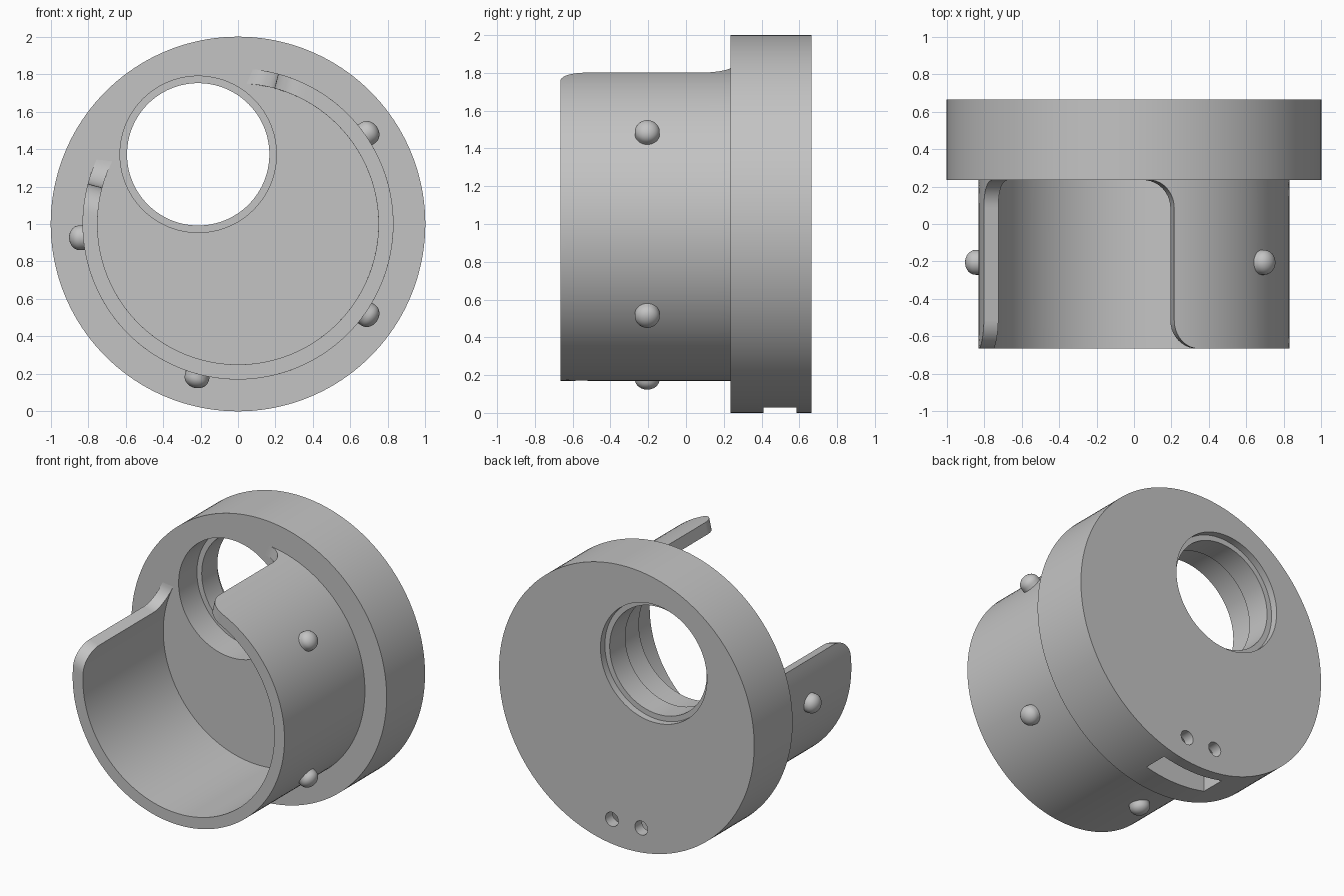
import bpy, bmesh
from math import sin, cos, pi, radians
from mathutils import Matrix, Vector

if "Cube" in bpy.data.objects:
    bpy.data.objects.remove(bpy.data.objects["Cube"])

FRONT, STEP, BACK = -0.665, 0.235, 0.665   # tube mouth, disc front, disc back
AXIS_Z = 1.0

grey = bpy.data.materials.new("plain grey")
grey.use_nodes = True
colour = (0.55, 0.55, 0.55, 1)
grey.diffuse_color = colour
grey.node_tree.nodes["Principled BSDF"].inputs["Base Color"].default_value = colour


def add_object(name, bm):
    bmesh.ops.recalc_face_normals(bm, faces=bm.faces)
    mesh = bpy.data.meshes.new(name)
    bm.to_mesh(mesh)
    bm.free()
    obj = bpy.data.objects.new(name, mesh)
    bpy.context.collection.objects.link(obj)
    mesh.materials.append(grey)
    return obj


def activate(obj):
    bpy.ops.object.select_all(action='DESELECT')
    obj.select_set(True)
    bpy.context.view_layer.objects.active = obj


def smooth(obj):
    activate(obj)
    bpy.ops.object.shade_smooth_by_angle(angle=radians(30))


def cylinder(name, x, z, radius, y0, y1, segments):
    bm = bmesh.new()
    place = Matrix.Translation((x, (y0 + y1) / 2, z)) @ Matrix.Rotation(pi / 2, 4, 'X')
    bmesh.ops.create_cone(bm, cap_ends=True, segments=segments, radius1=radius,
                          radius2=radius, depth=y1 - y0, matrix=place)
    return add_object(name, bm)


def box(name, centre, size):
    bm = bmesh.new()
    bmesh.ops.create_cube(bm, size=1, matrix=Matrix.Translation(centre) @ Matrix.Diagonal((*size, 1)))
    return add_object(name, bm)


def cut(target, cutter):
    cutter.hide_render = True
    mod = target.modifiers.new("cut", 'BOOLEAN')
    mod.operation = 'DIFFERENCE'
    mod.solver = 'EXACT'
    mod.object = cutter
    activate(target)
    bpy.ops.object.modifier_apply(modifier=mod.name)
    bpy.data.objects.remove(cutter)


# Thick disc with an off-centre bore, recessed from both sides
disc = cylinder("disc", 0, AXIS_Z, 1.0, STEP, BACK, 160)
bore_x, bore_z = -0.2125, 1.372
for radius, y0, y1 in ((0.38, 0, 1), (0.4175, 0, 0.44), (0.4175, 0.615, 1)):
    cut(disc, cylinder("bore_cutter", bore_x, bore_z, radius, y0, y1, 96))

# Slot in the bottom rim, and two small holes reaching it from the back
cut(disc, box("slot_cutter", (0, 0.498, 0.09), (0.48, 0.175, 0.38)))
for side in (-1, 1):
    cut(disc, cylinder("pin_hole_cutter", side * 0.115, 0.18, 0.05, 0.5, 0.8, 32))
smooth(disc)


# Open tube: a wall with a quarter missing, rounded at the mouth, filleted at the disc
def gap_rows(swing, rise=0.15, steps=10):
    rows = []
    for i in range(steps + 1):
        t = i / steps * pi / 2
        rows.append((FRONT + rise * (1 - cos(t)), 45 + swing * (1 - sin(t))))
    for i in range(steps + 1):
        t = i / steps * pi / 2
        rows.append((STEP - rise * (1 - sin(t)), 45 - swing * (1 - cos(t))))
    rows.append((STEP + 0.01, 45 - swing))
    return rows


def wall_grid(bm, radius, swing, columns=112):
    grid = []
    for y, half_gap in gap_rows(swing):
        row = []
        for c in range(columns + 1):
            a = radians(120 + half_gap + (360 - 2 * half_gap) * c / columns)
            row.append(bm.verts.new((radius * cos(a), y, AXIS_Z + radius * sin(a))))
        grid.append(row)
    for low, high in zip(grid, grid[1:]):
        for c in range(columns):
            bm.faces.new((low[c], low[c + 1], high[c + 1], high[c]))
    rim = grid[0] + [r[-1] for r in grid[1:]] + grid[-1][-2::-1] + [r[0] for r in grid[-2:0:-1]]
    return rim


bm = bmesh.new()
outer = wall_grid(bm, 0.83, 9.5)
inner = wall_grid(bm, 0.75, 11.5)
for i in range(len(outer)):
    j = (i + 1) % len(outer)
    bm.faces.new((outer[i], outer[j], inner[j], inner[i]))
smooth(add_object("tube_wall", bm))

# Four rounded pegs around the tube
for number, degrees in enumerate((35, -35, -105, -175), 1):
    bm = bmesh.new()
    profile = [(0, 0.79), (0.066, 0.79), (0.066, 0.85)]
    profile += [(0.066 * cos(t * pi / 16), 0.85 + 0.055 * sin(t * pi / 16)) for t in range(1, 8)]
    profile.append((0, 0.905))
    verts = [bm.verts.new((r, 0, h)) for r, h in profile]
    edges = [bm.edges.new(pair) for pair in zip(verts, verts[1:])]
    bmesh.ops.spin(bm, geom=verts + edges, cent=(0, 0, 0), axis=(0, 0, 1),
                   angle=2 * pi, steps=32)
    bmesh.ops.remove_doubles(bm, verts=bm.verts, dist=0.0005)
    a = radians(degrees)
    turn = Vector((cos(a), 0, sin(a))).to_track_quat('Z', 'Y').to_matrix().to_4x4()
    bm.transform(Matrix.Translation((0, -0.205, AXIS_Z)) @ turn)
    smooth(add_object(f"peg_{number}", bm))
